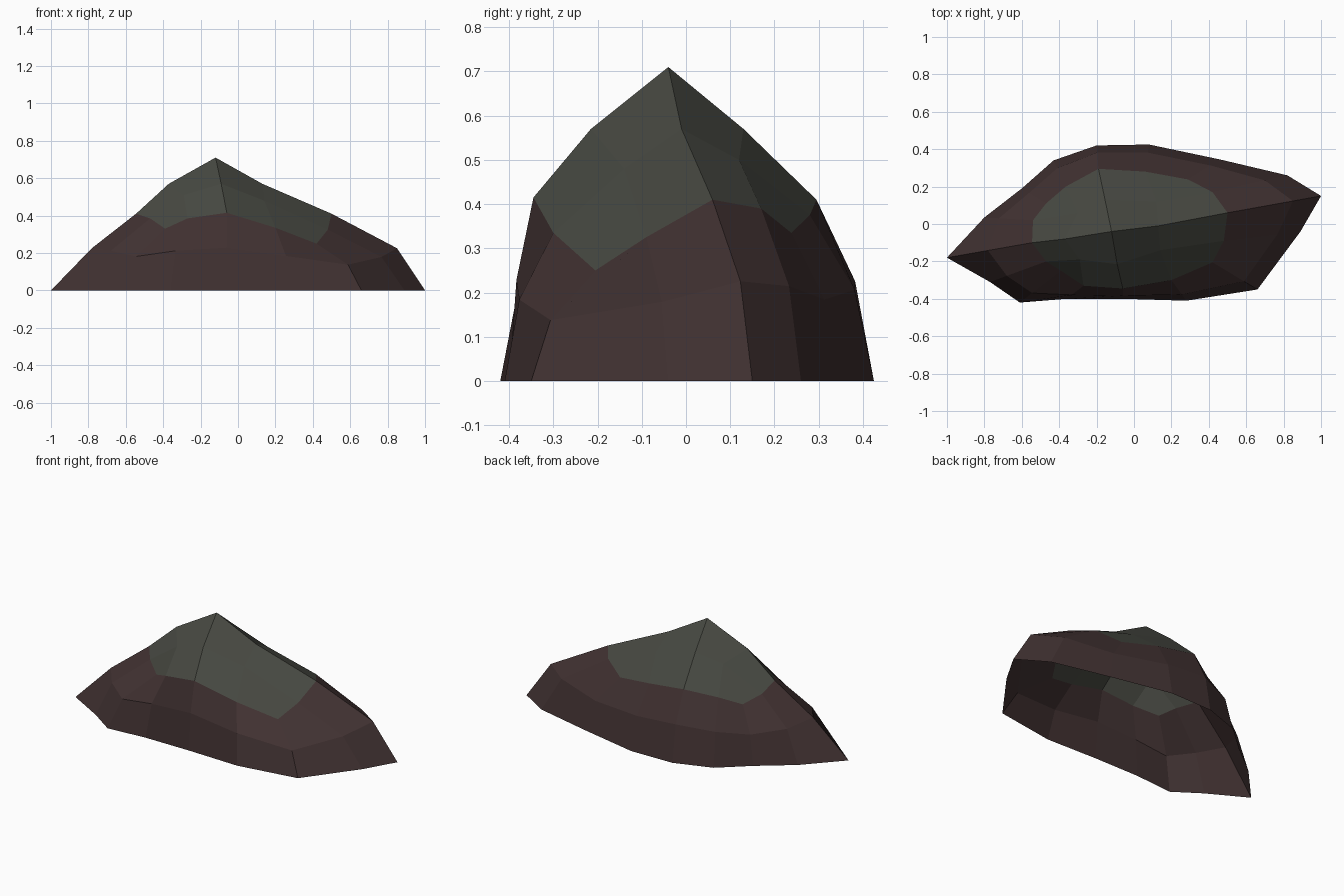
import bpy, bmesh
from mathutils import Vector

if "Cube" in bpy.data.objects:
    bpy.data.objects.remove(bpy.data.objects["Cube"])

# Each ring runs left -> front -> right -> back; corners of the cap are 2, 6, 10, 14
FOOT = [(-1, -.18), (-.77, -.31), (-.61, -.42), (-.36, -.40), (-.06, -.40), (.28, -.41),
        (.66, -.35), (.89, -.04), (1, .15), (.82, .26), (.46, .345), (.08, .425),
        (-.2, .42), (-.43, .34), (-.6, .19), (-.8, .035)]
RIM = [(-.545, -.10, .41), (-.47, -.20, .385), (-.39, -.25, .33), (-.27, -.33, .385),
       (-.06, -.345, .415), (.2, -.30, .335), (.42, -.205, .25), (.48, -.09, .325),
       (.5, .06, .41), (.42, .17, .39), (.29, .238, .335), (.06, .28, .375),
       (-.19, .295, .41), (-.365, .2, .37), (-.47, .11, .32), (-.54, .02, .37)]
CROWN = [(-.37, -.08, .57), (-.29, -.19, .51), (-.09, -.215, .57), (.14, -.14, .48),
         (.13, -.01, .57), (.12, .12, .50), (-.155, .13, .57), (-.3, .06, .51)]
PEAK = (-.12, -.04, .71)


def material(name, colour):
    m = bpy.data.materials.new(name)
    m.diffuse_color = (*colour, 1)
    m.use_nodes = True
    m.node_tree.nodes["Principled BSDF"].inputs["Base Color"].default_value = m.diffuse_color
    return m


bm = bmesh.new()


def ring(points):
    return [bm.verts.new(p) for p in points]


# Bulging waist between the foot and the cap rim
waist_points = []
for i, (f, r) in enumerate(zip(FOOT, RIM)):
    t = .48 if i == 0 else .3
    p = Vector((*f, 0)).lerp(Vector(r), t)
    p.z = r[2] * .55
    waist_points.append(p)

foot, waist = ring([(*p, 0) for p in FOOT]), ring(waist_points)
rim, crown = ring(RIM), ring(CROWN)
peak = bm.verts.new(PEAK)

# Brown flanks, open underneath
for low, high in ((foot, waist), (waist, rim)):
    for i in range(16):
        k = (i + 1) % 16
        bm.faces.new((low[i], low[k], high[k], high[i]))

# Grey-green cap: a four by four patch
for j in range(0, 8, 2):
    a, c, b = crown[j], crown[j + 1], crown[(j + 2) % 8]
    r = [rim[(2 * j + n) % 16] for n in range(5)]
    for loop in ((peak, a, c, b), (a, r[0], r[1], c), (c, r[1], r[2], r[3]), (c, r[3], r[4], b)):
        bm.faces.new(loop).material_index = 1

mesh = bpy.data.meshes.new("rock_mound")
bm.to_mesh(mesh)
bm.free()
mesh.materials.append(material("brown_rock", (.052, .031, .031)))
mesh.materials.append(material("grey_green_moss", (.062, .065, .053)))
bpy.context.collection.objects.link(bpy.data.objects.new("rock_mound", mesh))
